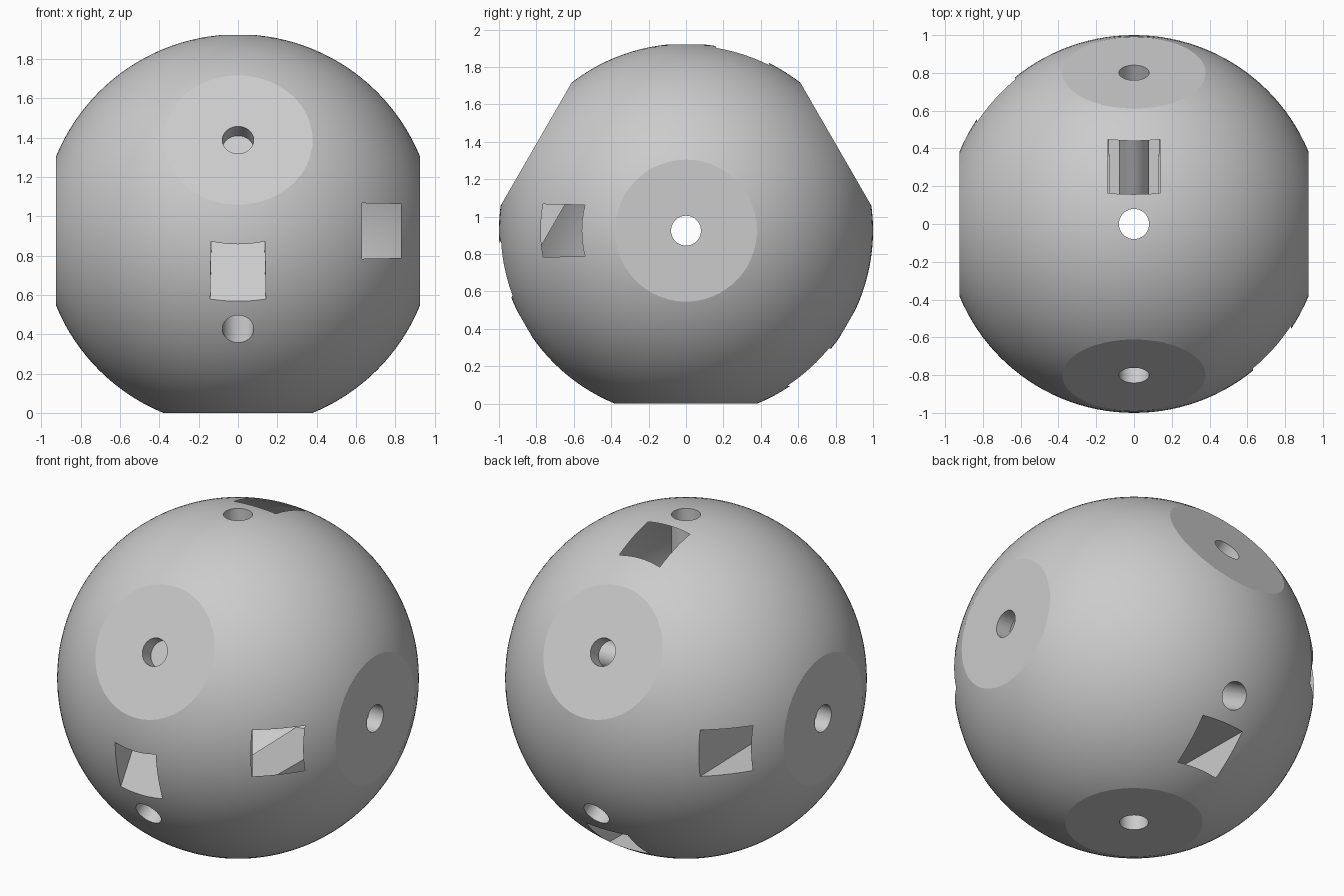
import bpy
import bmesh
from math import sin, cos, radians
from mathutils import Vector, Matrix

cube = bpy.data.objects.get("Cube")
if cube:
    bpy.data.objects.remove(cube, do_unlink=True)

CENTRE = Vector((0, 0, 0.925))
FLAT = 0.925          # distance of each flat from the centre
HOLE_R = 0.08


def ring(deg):
    """Unit direction in the YZ plane."""
    a = radians(deg)
    return Vector((0, cos(a), sin(a)))


def make_object(name, bm):
    bmesh.ops.recalc_face_normals(bm, faces=bm.faces)
    mesh = bpy.data.meshes.new(name)
    bm.to_mesh(mesh)
    bm.free()
    obj = bpy.data.objects.new(name, mesh)
    bpy.context.collection.objects.link(obj)
    return obj


# Each flat: outward normal, and the side its nut slot opens towards
flats = [(ring(a), ring(a + 90)) for a in (30, 150, 270)]
flats += [(Vector((s, 0, 0)), Vector((0, -s, 0))) for s in (1, -1)]

# Ball with five flats sliced off
bm = bmesh.new()
bmesh.ops.create_uvsphere(bm, u_segments=128, v_segments=64, radius=1)
for normal, _ in flats:
    cut = bmesh.ops.bisect_plane(
        bm, geom=bm.verts[:] + bm.edges[:] + bm.faces[:], dist=1e-5,
        plane_co=normal * FLAT, plane_no=normal, clear_outer=True)
    rim = [e for e in cut["geom_cut"] if isinstance(e, bmesh.types.BMEdge)]
    bmesh.ops.contextual_create(bm, geom=rim)
bmesh.ops.translate(bm, verts=bm.verts, vec=CENTRE)
ball = make_object("connector_ball", bm)


def hole_cutter(axis):
    """Long cylinder through the centre."""
    bm = bmesh.new()
    turn = axis.to_track_quat("Z", "Y").to_matrix().to_4x4()
    bmesh.ops.create_cone(bm, cap_ends=True, segments=48, radius1=HOLE_R,
                          radius2=HOLE_R, depth=2.4,
                          matrix=Matrix.Translation(CENTRE) @ turn)
    return make_object("bolt_hole_cutter", bm)


def slot_cutter(normal, mouth):
    """Nut slot: pointed inner end, slightly flared towards its mouth."""
    bm = bmesh.new()
    side = normal.cross(mouth)
    profile = [(-0.144, 0), (-0.072, 0.125), (1.05, 0.147),
               (1.05, -0.147), (-0.072, -0.125)]
    verts = [bm.verts.new(CENTRE + normal * 0.63 + mouth * d + side * w)
             for d, w in profile]
    face = bm.faces.new(verts)
    grown = bmesh.ops.extrude_face_region(bm, geom=[face])["geom"]
    top = [v for v in grown if isinstance(v, bmesh.types.BMVert)]
    bmesh.ops.translate(bm, verts=top, vec=normal * 0.2)
    return make_object("nut_slot_cutter", bm)


# Bolt holes along four axes, one nut slot beneath each flat
cutters = [hole_cutter(n) for n, _ in flats[:4]]
cutters += [slot_cutter(n, d) for n, d in flats]
for cutter in cutters:
    cutter.hide_render = True
    mod = ball.modifiers.new(cutter.name, "BOOLEAN")
    mod.operation = "DIFFERENCE"
    mod.solver = "EXACT"
    mod.object = cutter

# Bake the cuts and drop the cutters
deps = bpy.context.evaluated_depsgraph_get()
carved = bpy.data.meshes.new_from_object(ball.evaluated_get(deps))
ball.modifiers.clear()
ball.data = carved
for cutter in cutters:
    bpy.data.objects.remove(cutter, do_unlink=True)

# Single grey material
grey = bpy.data.materials.new("plain_grey")
grey.use_nodes = True
colour = (0.6, 0.6, 0.6, 1)
grey.diffuse_color = colour
grey.node_tree.nodes["Principled BSDF"].inputs["Base Color"].default_value = colour
carved.materials.clear()
carved.materials.append(grey)

# Smooth sphere and bores, crisp flats and slots
bpy.ops.object.select_all(action="DESELECT")
ball.select_set(True)
bpy.context.view_layer.objects.active = ball
bpy.ops.object.shade_smooth_by_angle(angle=radians(15))
